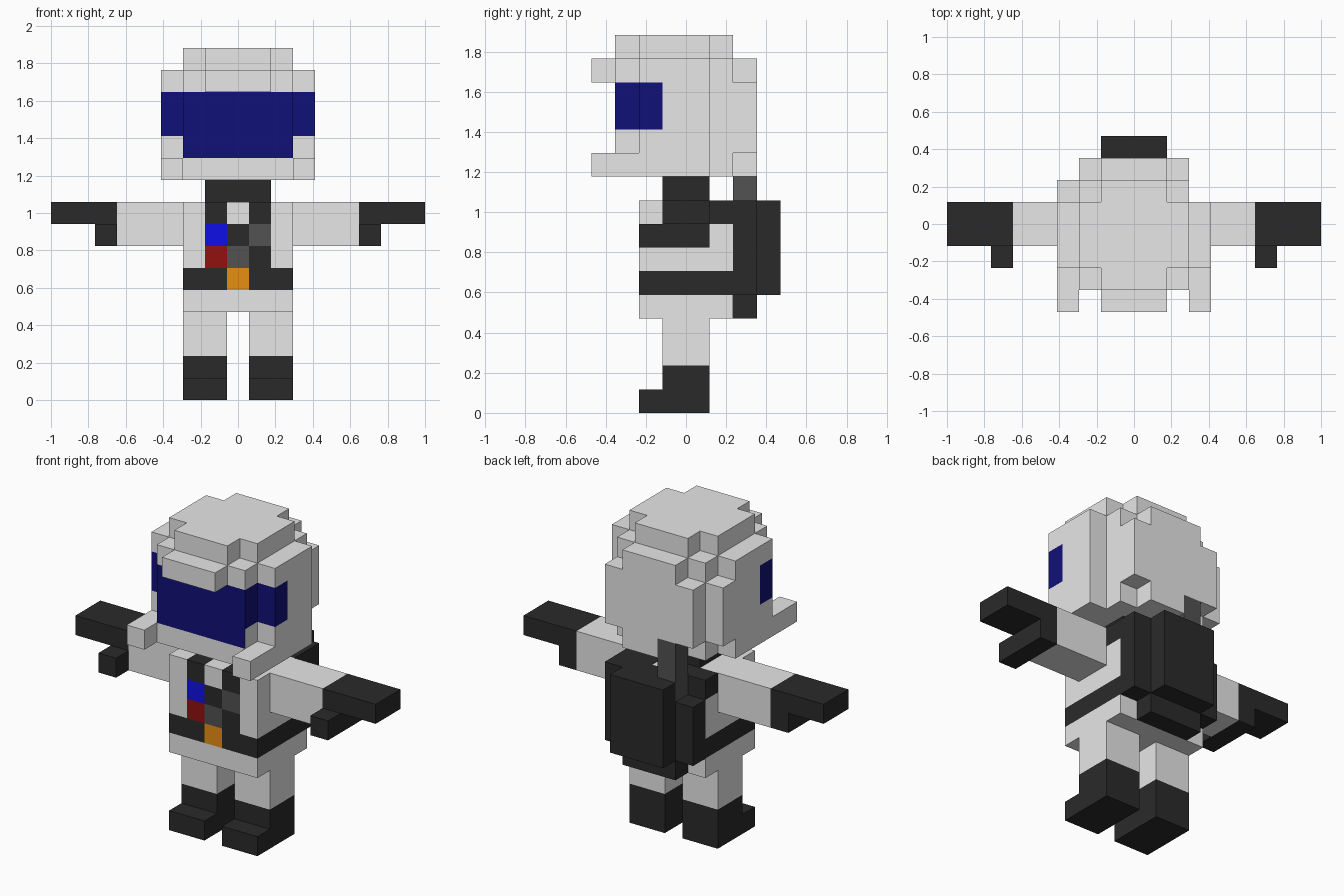
import bpy, bmesh
from mathutils import Vector

if "Cube" in bpy.data.objects:
    bpy.data.objects.remove(bpy.data.objects["Cube"])

U = 2 / 17  # size of one block

COLOURS = {
    "white": (0.85, 0.85, 0.85),
    "black": (0.023, 0.023, 0.023),
    "dark grey": (0.085, 0.085, 0.085),
    "navy": (0.005, 0.005, 0.19),
    "blue": (0.005, 0.005, 0.85),
    "red": (0.29, 0.005, 0.005),
    "orange": (0.85, 0.29, 0.006),
}
NAMES = list(COLOURS)
MATS = []
for name, rgb in COLOURS.items():
    mat = bpy.data.materials.new(name)
    mat.diffuse_color = (*rgb, 1)
    mat.use_nodes = True
    mat.node_tree.nodes["Principled BSDF"].inputs["Base Color"].default_value = mat.diffuse_color
    MATS.append(mat)

DIRS = [Vector(d) for d in ((1, 0, 0), (-1, 0, 0), (0, 1, 0), (0, -1, 0), (0, 0, 1), (0, 0, -1))]


def block(x0, x1, y0, y1, z0, z1):
    """Inclusive range of block cells (x centred on whole numbers)."""
    return {(x, y, z) for x in range(x0, x1 + 1)
            for y in range(y0, y1 + 1) for z in range(z0, z1 + 1)}


def mirrored(cells):
    return {(-x, y, z) for x, y, z in cells}


def build(name, cells, rule):
    """Skin the cells; rule(cell, normal) gives each face's colour name."""
    bm = bmesh.new()
    for c in sorted(cells):
        centre = Vector((c[0], c[1] + 0.5, c[2] + 0.5))
        for n in DIRS:
            if tuple(int(a + b) for a, b in zip(c, n)) in cells:
                continue
            a = Vector((n.y, n.z, n.x)) / 2
            b = n.cross(a)
            mid = centre + n / 2
            quad = [mid + a + b, mid - a + b, mid - a - b, mid + a - b]
            face = bm.faces.new([bm.verts.new(v * U) for v in quad])
            face.material_index = NAMES.index(rule(c, (int(n.x), int(n.y), int(n.z))))
    bmesh.ops.remove_doubles(bm, verts=bm.verts, dist=0.001)
    bmesh.ops.dissolve_limit(bm, angle_limit=0.02, verts=bm.verts, edges=bm.edges,
                             delimit={'MATERIAL'})
    mesh = bpy.data.meshes.new(name)
    bm.to_mesh(mesh)
    bm.free()
    for mat in MATS:
        mesh.materials.append(mat)
    bpy.context.collection.objects.link(bpy.data.objects.new(name, mesh))


def plain(colour):
    return lambda c, n: colour


# Legs with boots
leg = block(1, 2, -1, 0, 0, 3) | block(1, 2, -2, -2, 0, 0)
leg_rule = lambda c, n: "black" if c[2] < 2 else "white"

# Arms with gloves and thumbs
arm = block(3, 5, -1, 0, 7, 8) | block(6, 8, -1, 0, 8, 8) | block(6, 6, -2, 0, 7, 7)
arm_rule = lambda c, n: "black" if c[0] in (6, 7, 8, -6, -7, -8) else "white"

for side, flip in (("right", lambda s: s), ("left", mirrored)):
    # legs sit half a block in from the block grid used by the torso
    build(side + "_leg", flip(leg), leg_rule)
    build(side + "_arm", flip(arm), arm_rule)

# Torso with belt, straps and chest panel
PANEL = {(0, 5): "orange", (-1, 6): "red", (0, 6): "dark grey", (1, 6): "black",
         (-1, 7): "blue", (0, 7): "black", (1, 7): "dark grey"}


def torso_rule(c, n):
    x, y, z = c
    if n == (0, -1, 0) and (x, z) in PANEL:
        return PANEL[x, z]
    strap = z == 8 and (abs(x) == 1 or (abs(x) == 2 and y == 1))
    return "black" if z == 5 or strap else "white"


build("torso", block(-2, 2, -2, 1, 4, 8), torso_rule)
build("neck", block(-1, 1, -1, 0, 9, 9), plain("black"))

# Backpack and its hose
hose = block(-1, -1, 2, 2, 8, 10)
pack = (block(-2, 2, 2, 2, 5, 7) | block(-1, 2, 2, 2, 8, 8)
        | block(-1, 1, 3, 3, 5, 8) | block(-1, 1, 2, 2, 4, 4))
build("backpack", pack - hose, plain("black"))
build("hose", hose, plain("dark grey"))

# Helmet: stepped shell, crown, brim and chin guards
guard = block(3, 3, -4, -3, 10, 10)
helmet = (block(-3, 3, -2, 0, 10, 14) | block(-2, 2, -3, 1, 10, 14)
          | block(-1, 1, -3, 2, 10, 14) | block(-2, 2, 2, 2, 11, 13)
          | block(-3, -3, 1, 1, 11, 13)
          | block(-1, 1, -3, 1, 15, 15) | block(-2, 2, -2, 0, 15, 15)
          | block(-1, 1, -4, -4, 14, 14) | guard | mirrored(guard))


def helmet_rule(c, n):
    x, y, z = c
    if n[2] == 0 and y <= -2:
        if z in (12, 13) or (z == 11 and y == -3 and n[1] == -1):
            return "navy"
    return "white"


build("helmet", helmet - hose, helmet_rule)
